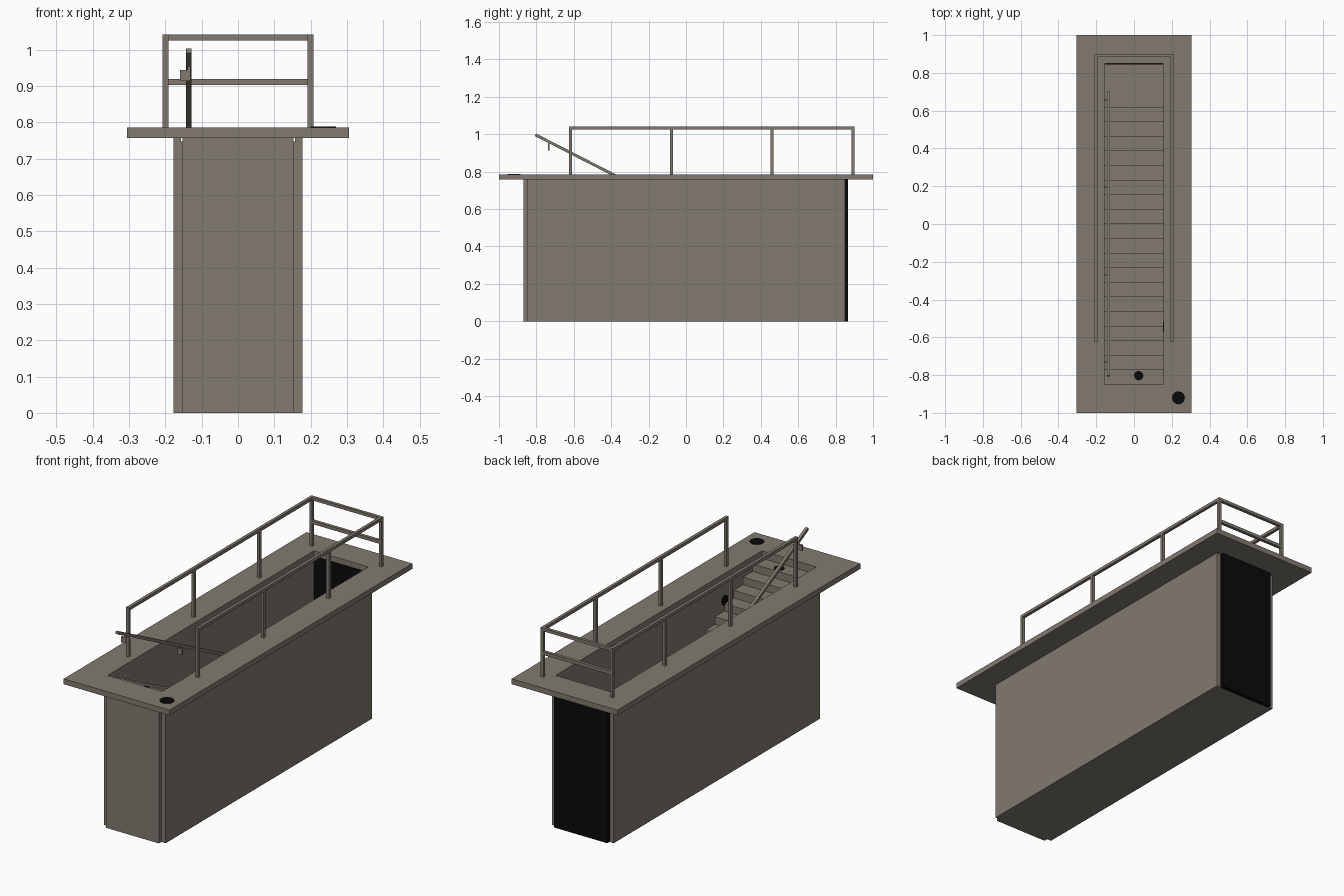
import bpy, bmesh
from math import pi, atan2, hypot
from mathutils import Matrix, Vector

cube = bpy.data.objects.get("Cube")
if cube:
    bpy.data.objects.remove(cube, do_unlink=True)


def material(name, rgb):
    m = bpy.data.materials.new(name)
    m.use_nodes = True
    m.diffuse_color = (*rgb, 1)
    bsdf = m.node_tree.nodes["Principled BSDF"]
    bsdf.inputs["Base Color"].default_value = (*rgb, 1)
    bsdf.inputs["Roughness"].default_value = 0.8
    return m


stone = material("warm grey", (0.22, 0.195, 0.16))
black = material("black", (0.003, 0.003, 0.003))


def finish(name, bm, mat):
    bmesh.ops.recalc_face_normals(bm, faces=bm.faces)
    me = bpy.data.meshes.new(name)
    bm.to_mesh(me)
    bm.free()
    me.materials.append(mat)
    ob = bpy.data.objects.new(name, me)
    bpy.context.collection.objects.link(ob)
    return ob


def box(name, x, y, z, mat=stone):
    """Box from (min, max) ranges."""
    bm = bmesh.new()
    size = [r[1] - r[0] for r in (x, y, z)]
    mid = [(r[1] + r[0]) / 2 for r in (x, y, z)]
    bmesh.ops.create_cube(bm, size=1, matrix=Matrix.Translation(mid) @ Matrix.Diagonal((*size, 1)))
    return finish(name, bm, mat)


def around(c, w):
    return (c - w / 2, c + w / 2)


def disc(name, centre, radius, rotation=Matrix()):
    bm = bmesh.new()
    bmesh.ops.create_cone(bm, cap_ends=True, segments=12, radius1=radius, radius2=radius,
                          depth=0.004, matrix=Matrix.Translation(centre) @ rotation)
    return finish(name, bm, black)


W, L = 0.157, 0.85            # half size of the stairwell opening
SLAB_LOW, SLAB_TOP = 0.757, 0.785

# Ground slab with a rectangular opening
bm = bmesh.new()
corners = [(-1, -1), (1, -1), (1, 1), (-1, 1)]
loops = [[bm.verts.new((sx * hx, sy * hy, z)) for sx, sy in corners]
         for hx, hy, z in ((0.305, 1, SLAB_TOP), (W, L, SLAB_TOP),
                           (W, L, SLAB_LOW), (0.305, 1, SLAB_LOW))]
for k in range(4):
    a, b = loops[k], loops[(k + 1) % 4]
    for i in range(4):
        j = (i + 1) % 4
        bm.faces.new((a[i], a[j], b[j], b[i]))
finish("ground_slab", bm, stone)

# Pit walls and floor
for side, s in (("left", 1), ("right", -1)):
    box(side + "_wall", sorted((s * W, s * 0.178)), (-L, L), (0, SLAB_LOW))
box("front_wall", (-0.153, 0.153), (-0.87, -L), (0, SLAB_LOW))
box("back_doorway", (-0.153, 0.153), (0.845, 0.867), (0, SLAB_LOW), black)
box("pit_floor", (-W, W), (-L, L), (0, 0.006))

# Stair flight descending toward the back
STEPS, RUN, RISE, FOOT = 19, 0.0773, 0.0393, 0.62
profile = [(-L, 0.001), (FOOT, 0.001)]
for i in range(STEPS):
    y, z = FOOT - i * RUN, (i + 1) * RISE
    profile += [(y, z), (max(y - RUN, -L), z)]
bm = bmesh.new()
face = bm.faces.new([bm.verts.new((-W, y, z)) for y, z in profile])
ext = bmesh.ops.extrude_face_region(bm, geom=[face])
bmesh.ops.translate(bm, vec=(2 * W, 0, 0),
                    verts=[g for g in ext["geom"] if isinstance(g, bmesh.types.BMVert)])
finish("stairs", bm, stone)

# Guard railing around three sides
RX, T = 0.2, 0.016
for side, s in (("left", 1), ("right", -1)):
    for n, y in enumerate((-0.617, -0.078, 0.46, 0.893)):
        box(f"{side}_post_{n + 1}", around(s * RX, T), around(y, T), (SLAB_TOP, 1.03))
    box(side + "_top_rail", around(s * RX, T), (-0.625, 0.901), (1.025, 1.041))
box("back_top_rail", (-RX, RX), around(0.893, T), (1.025, 1.041))
box("back_middle_rail", (-RX, RX), around(0.893, T), (0.902, 0.919))

# Sloping handrail with wall brackets
HX = -0.135
start, end = Vector((HX, -0.805, 0.997)), Vector((HX, 0.7, 0.227))
d = end - start
bm = bmesh.new()
bmesh.ops.create_cube(bm, size=1, matrix=Matrix.Translation((start + end) / 2)
                      @ Matrix.Rotation(atan2(d.z, d.y), 4, "X")
                      @ Matrix.Diagonal((0.015, hypot(d.y, d.z), 0.015, 1)))
finish("handrail", bm, stone)
for n in range(4):
    y = -0.733 + n * 0.464
    z = start.z + (y - start.y) * d.z / d.y
    box(f"handrail_stem_{n + 1}", around(HX, 0.008), around(y, 0.008), (z - 0.045, z))
    box(f"handrail_bracket_{n + 1}", (-0.159, HX), around(y, 0.008), (z - 0.046, z - 0.016))

# Dark round spots on the slab, top step and wall
disc("slab_spot", (0.235, -0.92, SLAB_TOP + 0.001), 0.035)
disc("step_spot", (0.025, -0.803, STEPS * RISE + 0.001), 0.025)
disc("wall_spot", (W - 0.001, -0.543, 0.645), 0.026, Matrix.Rotation(pi / 2, 4, "Y"))
